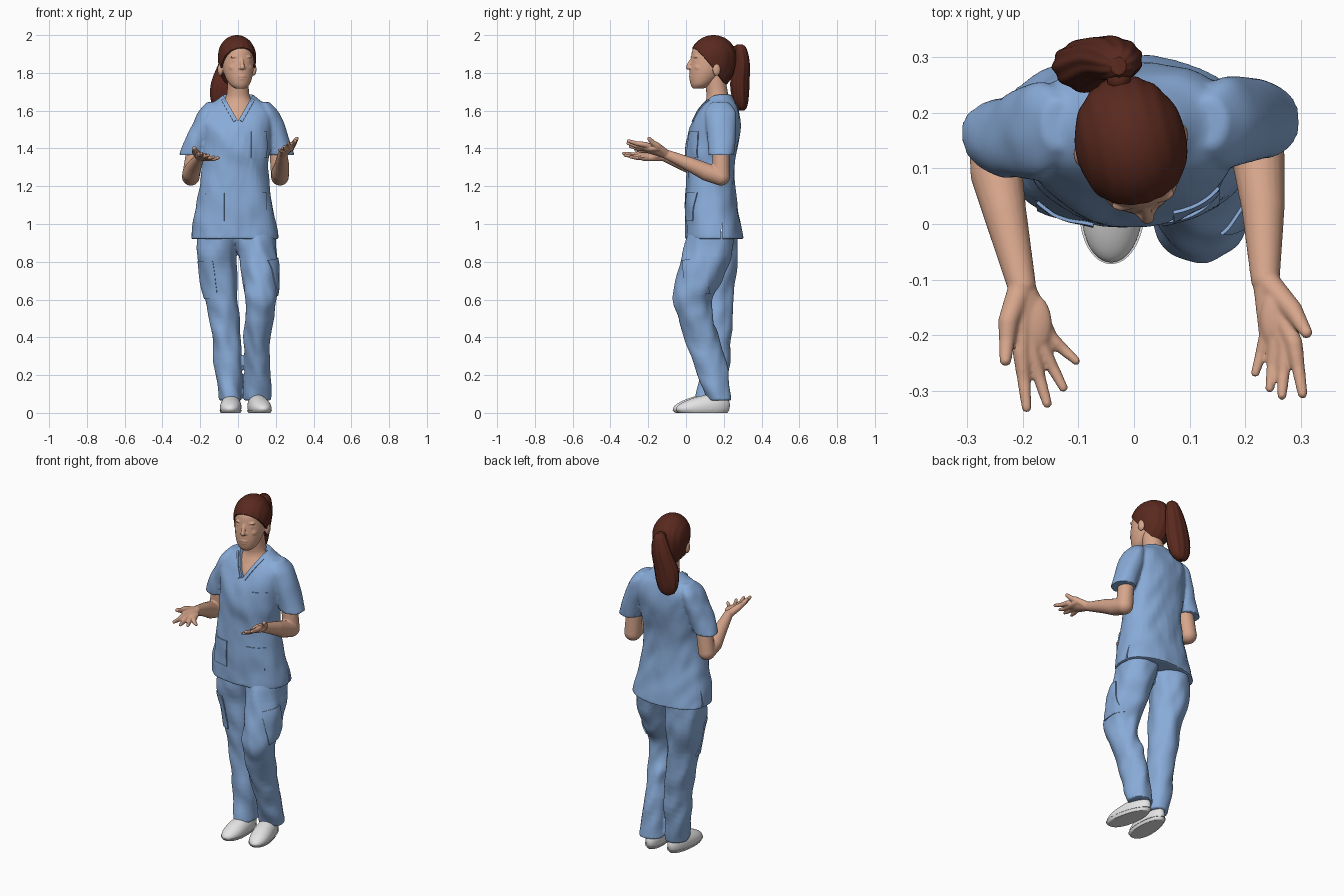
import bpy, bmesh, math
from mathutils import Matrix, Vector, noise

cube = bpy.data.objects.get("Cube")
if cube:
    bpy.data.objects.remove(cube, do_unlink=True)


def material(name, rgb):
    m = bpy.data.materials.new(name)
    m.use_nodes = True
    m.diffuse_color = (*rgb, 1)
    m.node_tree.nodes["Principled BSDF"].inputs["Base Color"].default_value = (*rgb, 1)
    return m


SKIN = material("skin", (0.68, 0.38, 0.26))
BLUE = material("scrubs_blue", (0.25, 0.41, 0.69))
HAIR = material("auburn_hair", (0.10, 0.022, 0.013))
WHITE = material("shoe_white", (0.78, 0.78, 0.79))


# Helpers
def loft(bm, rings, power=2.0, ridge=0.0, fold=0.0, seg=40, steps=6):
    """Closed body from horizontal rings (z, x, y, half width, half depth)."""
    rows = []
    for i in range(len(rings) - 1):
        a, b, c, d = (rings[max(0, min(k, len(rings) - 1))] for k in range(i - 1, i + 3))
        for s in range(steps + (i == len(rings) - 2)):
            t = s / steps
            z, x, y, rx, ry = (
                0.5 * (2 * q + (r - p) * t + (2 * p - 5 * q + 4 * r - w) * t * t
                       + (3 * q - p - 3 * r + w) * t ** 3)
                for p, q, r, w in zip(a, b, c, d))
            row = []
            for k in range(seg):
                ang = math.tau * k / seg
                u, v = math.cos(ang), math.sin(ang)
                e = 2 / power
                grow = 1 + ridge * math.sin(11 * ang + z * 6)
                p = Vector((x + math.copysign(abs(u) ** e, u) * rx * grow,
                            y + math.copysign(abs(v) ** e, v) * ry * grow, z))
                n = noise.noise(Vector((p.x * 14, p.y * 14, z * 9 + p.x * 8))) * fold
                row.append(bm.verts.new(p + Vector((u, v, 0)) * n))
            rows.append(row)
    for lo, hi in zip(rows, rows[1:]):
        for k in range(seg):
            j = (k + 1) % seg
            bm.faces.new((lo[k], lo[j], hi[j], hi[k]))
    bm.faces.new(rows[0][::-1])
    bm.faces.new(rows[-1])


def ball(bm, loc, size, level=3):
    mat = Matrix.Translation(loc) @ Matrix.Diagonal((*size, 1))
    return bmesh.ops.create_icosphere(bm, subdivisions=level, radius=1, matrix=mat)["verts"]


def limb(bm, pts):
    """Chain of tapered segments through (x, y, z, radius)."""
    for p in pts:
        ball(bm, p[:3], (p[3],) * 3)
    for p, q in zip(pts, pts[1:]):
        a, b = Vector(p[:3]), Vector(q[:3])
        mat = Matrix.Translation((a + b) / 2) @ (b - a).to_track_quat("Z", "Y").to_matrix().to_4x4()
        bmesh.ops.create_cone(bm, cap_ends=True, segments=20, radius1=p[3], radius2=q[3],
                              depth=(b - a).length, matrix=mat)


def prism(bm, pts, move):
    f = bm.faces.new([bm.verts.new(p) for p in pts])
    out = bmesh.ops.extrude_face_region(bm, geom=[f])["geom"]
    bmesh.ops.translate(bm, vec=move, verts=[v for v in out if isinstance(v, bmesh.types.BMVert)])


def finish(name, bm, mat, voxel=0.0, soften=0, cutter=None):
    bmesh.ops.recalc_face_normals(bm, faces=bm.faces)
    me = bpy.data.meshes.new(name)
    bm.to_mesh(me)
    bm.free()
    ob = bpy.data.objects.new(name, me)
    bpy.context.scene.collection.objects.link(ob)
    if mat:
        me.materials.append(mat)
    if voxel:
        m = ob.modifiers.new("blend", "REMESH")
        m.mode, m.voxel_size = "VOXEL", voxel
    if soften:
        m = ob.modifiers.new("soften", "SMOOTH")
        m.factor, m.iterations = 0.5, soften
    if cutter:
        m = ob.modifiers.new("cut", "BOOLEAN")
        m.object, m.operation, m.solver = cutter, "DIFFERENCE", "EXACT"
    return bake(ob) if mat else ob


def bake(ob):
    bpy.ops.object.select_all(action="DESELECT")
    ob.select_set(True)
    bpy.context.view_layer.objects.active = ob
    if ob.modifiers:
        bpy.ops.object.convert(target="MESH")
    bpy.ops.object.shade_smooth_by_angle(angle=math.radians(40))
    return ob


def patch(name, target, aim, size, yaw=0.0, roll=0.0):
    """Thin cloth plate pressed onto a garment towards the point aim."""
    bm = bmesh.new()
    bmesh.ops.create_grid(bm, x_segments=14, y_segments=14, size=0.5)
    bmesh.ops.scale(bm, vec=(*size, 1), verts=bm.verts)
    ob = finish(name, bm, BLUE)
    ob.matrix_world = (Matrix.Translation(aim) @ Matrix.Rotation(yaw, 4, "Z")
                       @ Matrix.Translation((0, -0.4, 0))
                       @ Matrix.Rotation(math.pi / 2, 4, "X") @ Matrix.Rotation(roll, 4, "Z"))
    w = ob.modifiers.new("press", "SHRINKWRAP")
    w.target, w.wrap_method = target, "PROJECT"
    w.use_project_z, w.use_negative_direction, w.use_positive_direction = True, True, False
    s = ob.modifiers.new("cloth", "SOLIDIFY")
    s.thickness, s.offset = 0.006, 1
    bake(ob)


# Shirt with sleeves, V neck and side slits
bm = bmesh.new()
prism(bm, [(0, -0.2, 1.545), (0.088, -0.2, 1.70), (-0.088, -0.2, 1.70)], (0, 0.37, 0))
prism(bm, [(-0.5, 0.175, 0.8), (-0.5, 0.195, 0.8), (-0.5, 0.19, 1.02)], (1, 0, 0))
cutter = finish("neck_cutter", bm, None)
cutter.hide_render = True
bm = bmesh.new()
loft(bm, [(0.92, -0.018, 0.15, 0.234, 0.153), (1.0, -0.018, 0.143, 0.222, 0.146),
          (1.1, -0.018, 0.134, 0.202, 0.136), (1.2, -0.018, 0.129, 0.184, 0.129),
          (1.3, -0.015, 0.13, 0.175, 0.128), (1.4, -0.008, 0.137, 0.18, 0.138),
          (1.5, -0.003, 0.152, 0.187, 0.135), (1.57, 0, 0.168, 0.19, 0.119),
          (1.62, 0, 0.177, 0.165, 0.1), (1.655, 0, 0.18, 0.115, 0.08),
          (1.685, 0, 0.182, 0.078, 0.064)], power=2.3, fold=0.009)
for s, dx, dy in ((1, 0, 0), (-1, 0.012, -0.028)):
    loft(bm, [(1.645, s * 0.135, 0.182, 0.033, 0.045),
              (1.6, s * 0.16, 0.182 + dy * 0.3, 0.048, 0.078),
              (1.54, s * 0.178, 0.184 + dy * 0.6, 0.06, 0.083),
              (1.46, s * (0.2 + dx * 0.7), 0.185 + dy, 0.067, 0.076),
              (1.365, s * (0.232 + dx), 0.185 + dy, 0.068, 0.068)], fold=0.007)
shirt = finish("shirt", bm, BLUE, 0.007, 4, cutter)
bpy.data.objects.remove(cutter, do_unlink=True)

# Trousers, right leg straight and left knee bent
bm = bmesh.new()
loft(bm, [(0.96, -0.105, 0.155, 0.11, 0.122), (0.8, -0.113, 0.16, 0.106, 0.115),
          (0.6, -0.086, 0.155, 0.085, 0.09), (0.4, -0.063, 0.155, 0.076, 0.085),
          (0.2, -0.047, 0.148, 0.066, 0.078), (0.065, -0.041, 0.13, 0.058, 0.08)], fold=0.014)
loft(bm, [(0.96, 0.085, 0.145, 0.11, 0.125), (0.8, 0.109, 0.1, 0.106, 0.128),
          (0.7, 0.115, 0.065, 0.096, 0.118), (0.6, 0.118, 0.033, 0.084, 0.104),
          (0.5, 0.11, 0.05, 0.07, 0.094), (0.4, 0.104, 0.085, 0.068, 0.09),
          (0.2, 0.102, 0.143, 0.068, 0.08), (0.065, 0.104, 0.176, 0.072, 0.064)], fold=0.014)
trousers = finish("trousers", bm, BLUE, 0.007, 4)

# Pockets and neck trim
patch("chest_pocket", shirt, (0.11, 0, 1.42), (0.08, 0.14))
patch("right_shirt_pocket", shirt, (-0.122, 0, 1.09), (0.1, 0.15))
patch("left_shirt_pocket", shirt, (0.1, 0, 1.09), (0.1, 0.15))
patch("right_cargo_pocket", trousers, (-0.1, 0.158, 0.705), (0.11, 0.2), -0.75)
patch("left_cargo_pocket", trousers, (0.11, 0.064, 0.72), (0.12, 0.19), 1.4, 0.12)
for s, side in ((1, "left"), (-1, "right")):
    patch(side + "_neck_trim", shirt, (s * 0.049, 0, 1.60), (0.014, 0.13), 0, -s * 0.52)

# Neck and upper chest
bm = bmesh.new()
loft(bm, [(1.5, 0, 0.16, 0.12, 0.112), (1.57, 0, 0.165, 0.12, 0.103), (1.62, 0, 0.172, 0.1, 0.084),
          (1.66, 0, 0.17, 0.07, 0.064), (1.7, 0, 0.164, 0.058, 0.057), (1.79, 0, 0.15, 0.055, 0.056)])
finish("neck", bm, SKIN)

# Head with face features, turned slightly to its left
turn = Matrix.Translation((-0.005, 0.14, 0)) @ Matrix.Rotation(0.22, 4, "Z") @ Matrix.Translation((0, -0.14, 0))
bm = bmesh.new()
loft(bm, [(1.718, 0, 0.064, 0.028, 0.03), (1.738, 0, 0.076, 0.052, 0.053),
          (1.775, 0, 0.095, 0.07, 0.078), (1.82, 0, 0.114, 0.081, 0.096),
          (1.87, 0, 0.127, 0.085, 0.103), (1.92, 0, 0.135, 0.084, 0.102),
          (1.96, 0, 0.14, 0.07, 0.08), (1.985, 0, 0.14, 0.03, 0.04)])
limb(bm, [(0, 0.032, 1.878, 0.008), (0, 0.016, 1.85, 0.01), (0, 0.01, 1.83, 0.0135)])
ball(bm, (0, 0.024, 1.781), (0.025, 0.011, 0.006))
ball(bm, (0, 0.026, 1.768), (0.021, 0.011, 0.007))
ball(bm, (0, 0.044, 1.737), (0.022, 0.018, 0.016))
for s in (1, -1):
    ball(bm, (s * 0.013, 0.024, 1.825), (0.009, 0.012, 0.008))
    ball(bm, (s * 0.033, 0.041, 1.864), (0.015, 0.01, 0.007))
    ball(bm, (s * 0.032, 0.042, 1.885), (0.026, 0.013, 0.008))
    ball(bm, (s * 0.036, 0.062, 1.828), (0.03, 0.031, 0.028))
    ball(bm, (s * 0.091, 0.142, 1.818), (0.014, 0.021, 0.034))
bm.transform(turn)
finish("head", bm, SKIN, 0.0035, 4)

# Hair cap swept back from the forehead, low behind the ears
bm = bmesh.new()
for v in ball(bm, (0, 0, 0), (1, 1, 1), 5):
    u = v.co.copy()
    wave = 1 + 0.01 * math.sin(u.x * 22)
    v.co = (u.x * 0.1 * wave, 0.145 + u.y * 0.122 * wave, 1.885 + u.z * (0.115 if u.z > 0 else 0.18))
cut = bmesh.ops.bisect_plane(bm, geom=bm.verts[:] + bm.edges[:] + bm.faces[:], plane_co=(0, 0.033, 1.936),
                             plane_no=(0, 1.22, 1), clear_inner=True)["geom_cut"]
bmesh.ops.edgeloop_fill(bm, edges=[e for e in cut if isinstance(e, bmesh.types.BMEdge)])
bm.transform(turn)
finish("hair_cap", bm, HAIR)

# Ponytail and its tie
bm = bmesh.new()
loft(bm, [(1.95, -0.028, 0.284, 0.014, 0.016), (1.925, -0.03, 0.29, 0.036, 0.032),
          (1.85, -0.043, 0.296, 0.058, 0.041), (1.75, -0.068, 0.285, 0.072, 0.05),
          (1.67, -0.078, 0.287, 0.067, 0.044), (1.62, -0.08, 0.292, 0.048, 0.03),
          (1.6, -0.08, 0.294, 0.02, 0.014)], ridge=0.03, seg=72)
finish("ponytail", bm, HAIR)
bm = bmesh.new()
ball(bm, (-0.027, 0.262, 1.92), (0.022, 0.026, 0.024))
finish("hair_tie", bm, HAIR)

# Arms with open hands: arm path, palm, then thumb and four fingers as knuckle and tip
ARMS = {
    "left": ([(0.208, 0.185, 1.43, 0.044), (0.222, 0.185, 1.25, 0.047), (0.224, 0.11, 1.275, 0.047),
              (0.232, 0.03, 1.312, 0.039), (0.236, -0.1, 1.367, 0.026)], (0.262, -0.172, 1.398),
             [((0.285, -0.155, 1.415), (0.31, -0.195, 1.452)), ((0.288, -0.215, 1.42), (0.303, -0.305, 1.44)),
              ((0.272, -0.222, 1.408), (0.266, -0.308, 1.428)), ((0.254, -0.216, 1.398), (0.244, -0.295, 1.41)),
              ((0.238, -0.2, 1.388), (0.218, -0.268, 1.392))]),
    "right": ([(-0.222, 0.157, 1.43, 0.044), (-0.25, 0.16, 1.25, 0.047), (-0.247, 0.09, 1.272, 0.047),
               (-0.232, 0.02, 1.305, 0.039), (-0.202, -0.11, 1.355, 0.026)], (-0.183, -0.18, 1.358),
              [((-0.226, -0.175, 1.382), (-0.231, -0.245, 1.402)), ((-0.203, -0.23, 1.368), (-0.193, -0.33, 1.374)),
               ((-0.183, -0.233, 1.36), (-0.156, -0.323, 1.364)), ((-0.164, -0.225, 1.352), (-0.127, -0.294, 1.355)),
               ((-0.15, -0.205, 1.346), (-0.104, -0.246, 1.35))]),
}
for side, (path, palm, fingers) in ARMS.items():
    bm = bmesh.new()
    limb(bm, path)
    ball(bm, palm, (0.036, 0.056, 0.017))
    wrist = Vector(path[-1][:3])
    for i, (base, tip) in enumerate(fingers):
        b, t = Vector(base), Vector(tip)
        mid = (b + t) / 2 - Vector((0, 0, 0.004))
        fat = 1.15 if i == 0 else 1 - 0.04 * i
        limb(bm, [(*wrist, 0.023), (*b, 0.016 * fat), (*mid, 0.0125 * fat), (*t, 0.0095 * fat)])
    finish(side + "_arm", bm, SKIN, 0.004, 4)


# Shoes: rounded upper on a slightly wider sole
def shoe(name, loc, angle, length, width, top):
    bm = bmesh.new()
    for v in ball(bm, (0, 0, 0), (1, 1, 1), 5):
        u = v.co.copy()
        y = math.copysign(abs(u.y) ** 0.85, u.y)
        lift = max(0, (u.z + 0.5) / 1.5) * (0.092 + 0.03 * y)
        v.co = (u.x * width * (1 - 0.1 * y), y * length, min(lift, top))
    bm.transform(Matrix.Translation(loc) @ Matrix.Rotation(angle, 4, "Z"))
    finish(name, bm, WHITE)


for side, loc, angle, length in (("right", (-0.038, 0.068, 0), -0.03, 0.137),
                                 ("left", (0.111, 0.09, 0), 0.2, 0.145)):
    shoe(side + "_shoe", loc, angle, length, 0.056, 1)
    shoe(side + "_sole", loc, angle, length + 0.003, 0.06, 0.016)
